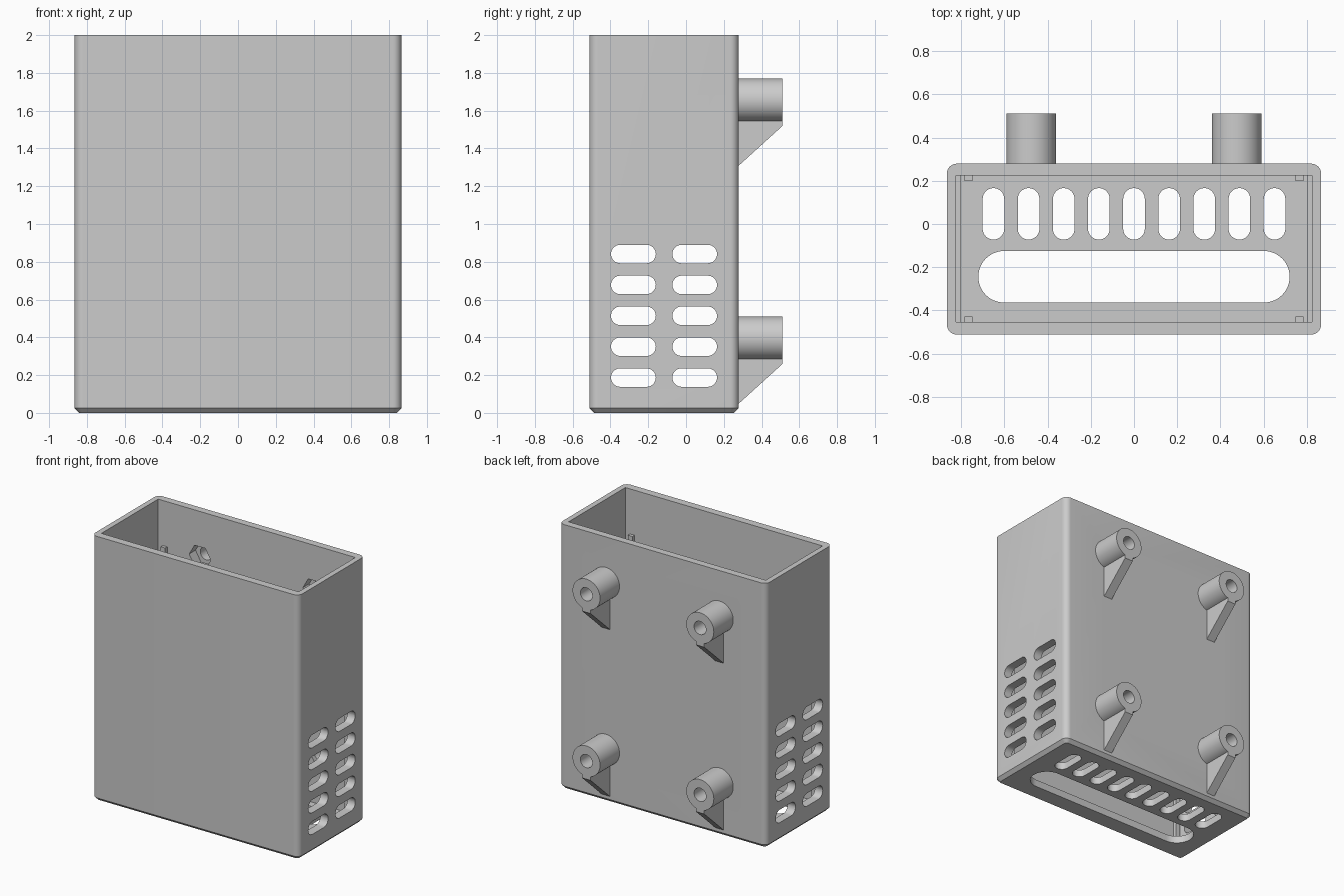
import bpy, bmesh, math
from mathutils import Vector

if "Cube" in bpy.data.objects:
    bpy.data.objects.remove(bpy.data.objects["Cube"])

grey = bpy.data.materials.new("plain grey")
grey.diffuse_color = (0.6, 0.6, 0.6, 1)
grey.use_nodes = True
grey.node_tree.nodes["Principled BSDF"].inputs["Base Color"].default_value = grey.diffuse_color

HX, Y0, Y1 = 0.865, -0.511, 0.279      # outer walls
IY0, IY1 = -0.453, 0.224               # inner front and back faces
FLOOR = 0.055
POSTS = [(x, z) for x in (-0.475, 0.475) for z in (0.395, 1.655)]


def place(axis, u, v, w):
    """Profile point (u, v) at distance w along an axis."""
    return {"x": Vector((w, u, v)), "y": Vector((u, w, v)), "z": Vector((u, v, w))}[axis]


def loft(bm, axis, sections):
    """Closed solid through (profile, distance) sections."""
    rings = [[bm.verts.new(place(axis, u, v, w)) for u, v in prof] for prof, w in sections]
    for a, b in zip(rings, rings[1:]):
        for i in range(len(a)):
            j = (i + 1) % len(a)
            bm.faces.new((a[i], a[j], b[j], b[i]))
    bm.faces.new(rings[0])
    bm.faces.new(rings[-1])


def prism(bm, axis, prof, a, b):
    loft(bm, axis, [(prof, a), (prof, b)])


def rounded(u0, u1, v0, v1, r, n=8):
    """Rounded rectangle profile; a stadium when r is half the short side."""
    r = min(r, (u1 - u0) / 2 - 1e-4, (v1 - v0) / 2 - 1e-4)
    centres = [(u1 - r, v1 - r), (u0 + r, v1 - r), (u0 + r, v0 + r), (u1 - r, v0 + r)]
    return [(cu + r * math.cos(math.pi / 2 * (k + i / n)), cv + r * math.sin(math.pi / 2 * (k + i / n)))
            for k, (cu, cv) in enumerate(centres) for i in range(n + 1)]


def rect(u0, u1, v0, v1):
    return [(u0, v0), (u1, v0), (u1, v1), (u0, v1)]


def polygon(cu, cv, r, n):
    return [(cu + r * math.cos(2 * math.pi * i / n), cv + r * math.sin(2 * math.pi * i / n))
            for i in range(n)]


def finish(name, bm):
    bmesh.ops.recalc_face_normals(bm, faces=bm.faces)
    me = bpy.data.meshes.new(name)
    bm.to_mesh(me)
    bm.free()
    me.materials.append(grey)
    ob = bpy.data.objects.new(name, me)
    bpy.context.collection.objects.link(ob)
    return ob


def combine(ob, other, op="DIFFERENCE"):
    m = ob.modifiers.new(other.name, "BOOLEAN")
    m.operation, m.solver, m.object = op, "EXACT", other
    bpy.context.view_layer.objects.active = ob
    bpy.ops.object.modifier_apply(modifier=m.name)


def smooth(ob):
    bpy.ops.object.select_all(action="DESELECT")
    ob.select_set(True)
    bpy.context.view_layer.objects.active = ob
    bpy.ops.object.shade_smooth_by_angle(angle=math.radians(30))


# Case body with rounded corners and a chamfered foot
bm = bmesh.new()
c = 0.025
side = rounded(-HX, HX, Y0, Y1, 0.045)
foot = rounded(-HX + c, HX - c, Y0 + c, Y1 - c, 0.02)
loft(bm, "z", [(foot, 0), (side, c), (side, 2)])
case = finish("case", bm)

cutters = []

# Cavity, slightly wider in its upper half
for name, hx, z0, z1 in (("lower_cavity", 0.80, FLOOR, 1.5), ("upper_cavity", 0.824, 1.0, 2.2)):
    bm = bmesh.new()
    prism(bm, "z", rect(-hx, hx, IY0, IY1), z0, z1)
    cutters.append(finish(name, bm))

# Side vents, row of floor vents and the long cable slot
bm = bmesh.new()
for i in range(5):
    z = 0.187 + 0.1635 * i
    for y0, y1 in ((-0.397, -0.160), (-0.072, 0.164)):
        prism(bm, "x", rounded(y0, y1, z - 0.049, z + 0.049, 0.049), -1, 1)
for i in range(-4, 5):
    x = 0.1625 * i
    prism(bm, "z", rounded(x - 0.05, x + 0.05, -0.072, 0.166, 0.05), -0.1, 0.1)
prism(bm, "z", rounded(-0.72, 0.72, -0.363, -0.125, 0.119, 12), -0.1, 0.1)
cutters.append(finish("vent_cutter", bm))

# Screw holes and hexagonal nut pockets
bm = bmesh.new()
for x, z in POSTS:
    prism(bm, "y", polygon(x, z, 0.05, 32), 0.2, 0.6)
holes = finish("screw_hole_cutter", bm)
bm = bmesh.new()
for x, z in POSTS:
    prism(bm, "y", polygon(x, z, 0.09, 6), 0.2, 0.30)
pockets = finish("nut_pocket_cutter", bm)
cutters += [holes, pockets]

for cutter in cutters:
    combine(case, cutter)
smooth(case)

# Mounting posts, each with a sloping gusset below
for n, (x, z) in enumerate(POSTS, 1):
    bm = bmesh.new()
    prism(bm, "y", polygon(x, z, 0.115, 48), Y1, 0.511)
    post = finish(f"mounting_post_{n}", bm)
    bm = bmesh.new()
    web = [(Y1, z - 0.08), (0.511, z - 0.08), (0.511, z - 0.136), (Y1, z - 0.346)]
    prism(bm, "x", web, x - 0.035, x + 0.035)
    gusset = finish("gusset", bm)
    combine(post, gusset, "UNION")
    combine(post, holes)
    combine(post, pockets)
    bpy.data.objects.remove(gusset)
    smooth(post)

# Guide rails in the four inner corners
bm = bmesh.new()
for s in (-1, 1):
    x0, x1 = sorted((s * 0.748, s * 0.785))
    for y0, y1 in ((IY0 - 0.01, IY0 + 0.025), (IY1 - 0.025, IY1 + 0.01)):
        prism(bm, "z", rect(x0, x1, y0, y1), FLOOR - 0.01, 1.66)
finish("guide_rails", bm)

for cutter in cutters:
    bpy.data.objects.remove(cutter)
